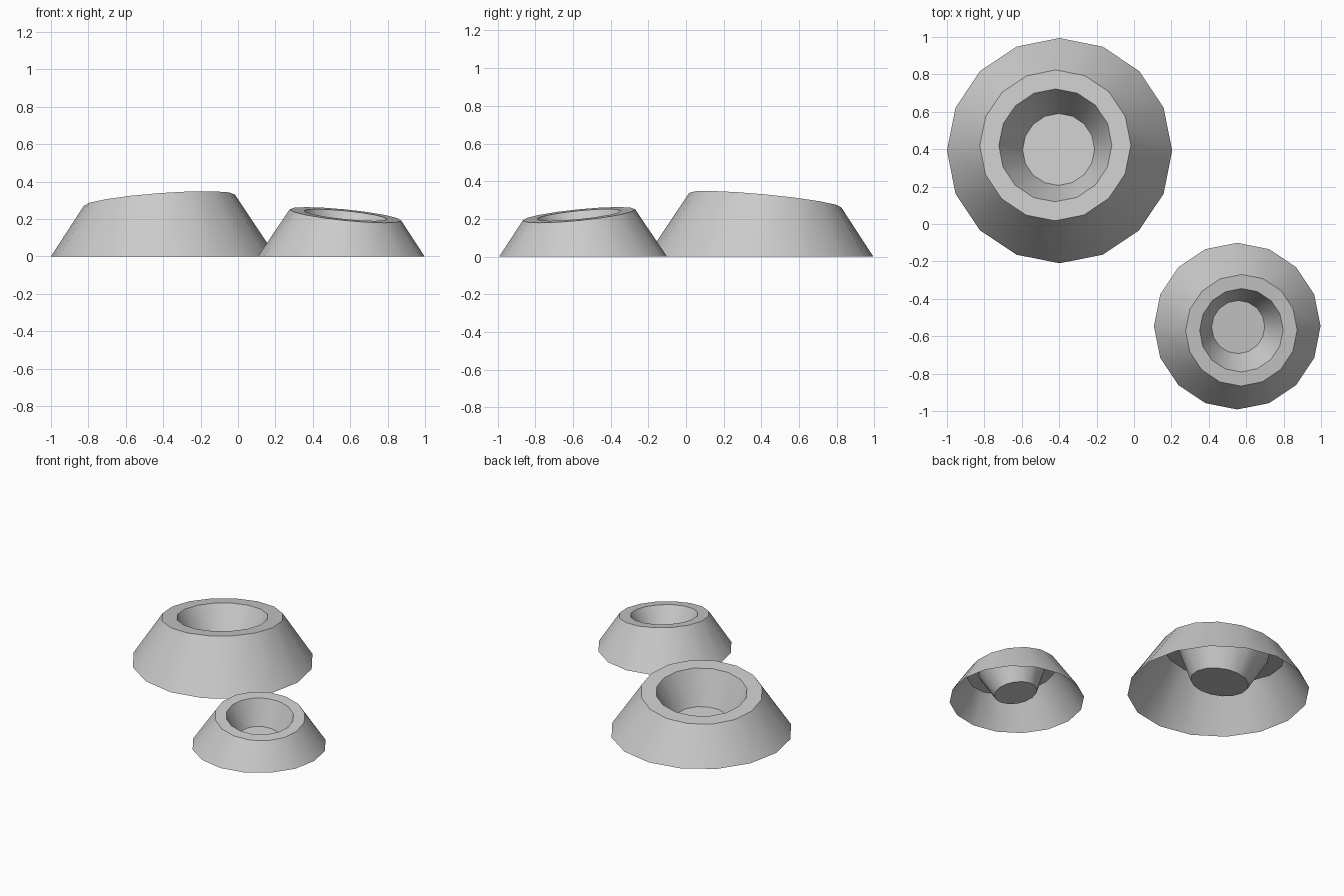
import bpy, bmesh, math
from mathutils import Vector

cube = bpy.data.objects.get("Cube")
if cube:
    bpy.data.objects.remove(cube, do_unlink=True)

SIDES = 16
# Radius and height: base, outer rim, inner rim, floor
PROFILE = [(0.602, 0.0), (0.405, 0.302), (0.303, 0.302), (0.193, 0.07)]

rock = bpy.data.materials.new("grey rock")
rock.use_nodes = True
GREY = (0.6, 0.6, 0.6, 1)
rock.diffuse_color = GREY
rock.node_tree.nodes["Principled BSDF"].inputs["Base Color"].default_value = GREY


def crater(name, centre, size, slope):
    """Open-bottomed cone with a sunken bowl; everything above the base is tilted."""
    tilt = Vector((0, 0, 1)).rotation_difference(Vector((-slope[0], -slope[1], 1)))
    bm = bmesh.new()
    rings = []
    for radius, height in PROFILE:
        ring = []
        for i in range(SIDES):
            a = math.tau * i / SIDES
            p = Vector((radius * math.cos(a), radius * math.sin(a), height)) * size
            if height > 0:
                p = tilt @ p
            ring.append(bm.verts.new(p))
        rings.append(ring)
    # Outer wall, rim and bowl wall
    for low, high in zip(rings, rings[1:]):
        for i in range(SIDES):
            j = (i + 1) % SIDES
            bm.faces.new((low[i], low[j], high[j], high[i]))
    # Bowl floor
    bm.faces.new(rings[-1])
    mesh = bpy.data.meshes.new(name)
    bm.to_mesh(mesh)
    bm.free()
    mesh.materials.append(rock)
    obj = bpy.data.objects.new(name, mesh)
    obj.location = (*centre, 0)
    bpy.context.collection.objects.link(obj)
    bpy.ops.object.select_all(action='DESELECT')
    obj.select_set(True)
    bpy.context.view_layer.objects.active = obj
    bpy.ops.object.shade_smooth_by_angle(angle=math.radians(30))


crater("large_crater", (-0.398, 0.392), 1.0, (0.075, -0.095))
crater("small_crater", (0.552, -0.546), 0.74, (-0.1, 0.1))
